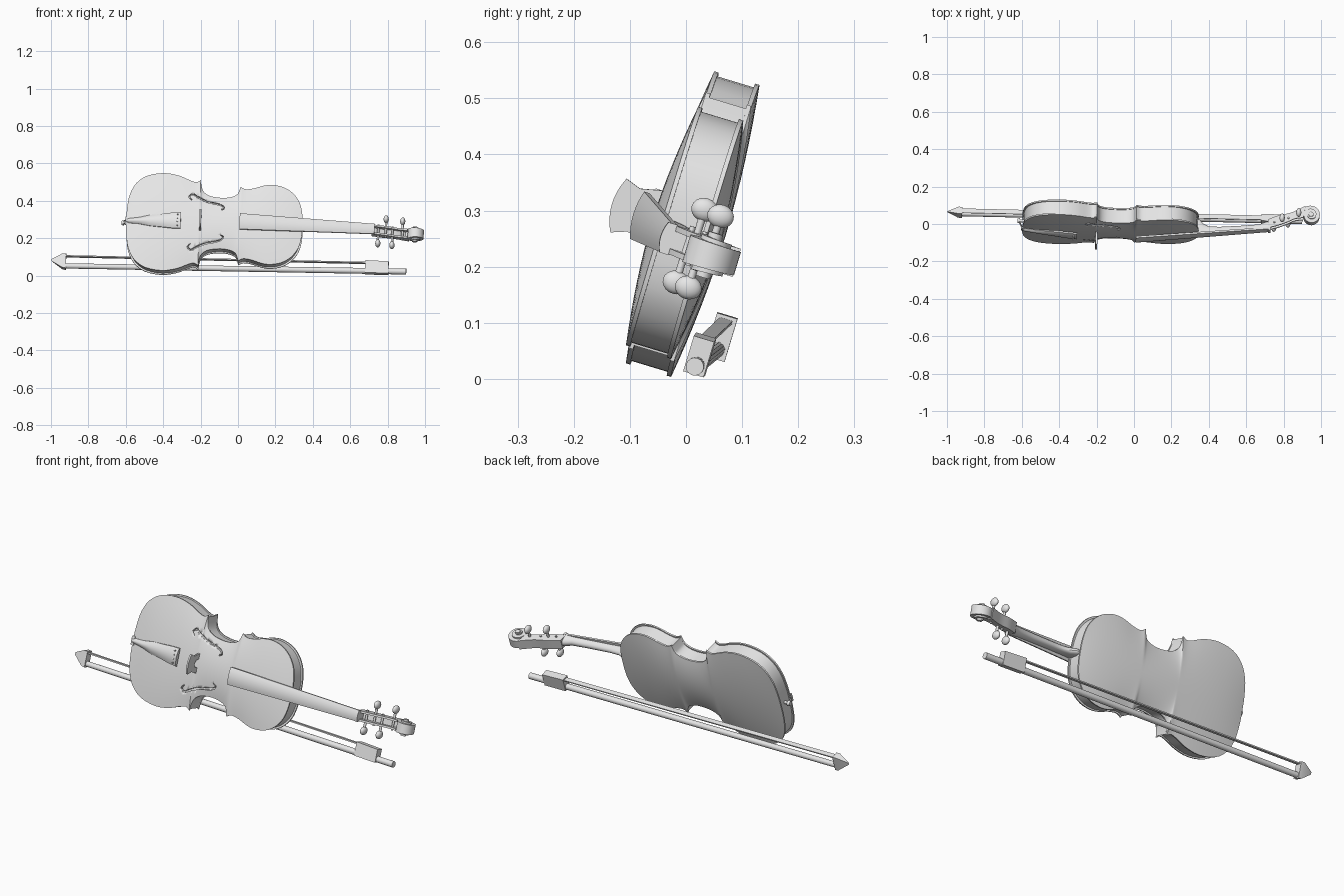
import bpy, bmesh
from math import pi, sin, cos, radians
from mathutils import Matrix, Vector

cube = bpy.data.objects.get("Cube")
if cube:
    bpy.data.objects.remove(cube)

grey = bpy.data.materials.new("light_grey")
grey.use_nodes = True
grey.diffuse_color = (0.8, 0.8, 0.8, 1)
grey.node_tree.nodes["Principled BSDF"].inputs["Base Color"].default_value = (0.8, 0.8, 0.8, 1)

# Instrument frame: x along the neck, y across the body, z out of the front plate
along = Vector((1, -0.025, -0.027)).normalized()
across = Vector((0, 0.29, 0.957))
across = (across - along * across.dot(along)).normalized()
FRAME = Matrix((along, across, along.cross(across))).transposed().to_4x4()
FRAME.translation = (0, 0.002, 0.265)


def finish(name, bm, angle=35):
    bmesh.ops.recalc_face_normals(bm, faces=bm.faces)
    mesh = bpy.data.meshes.new(name)
    bm.to_mesh(mesh)
    bm.free()
    mesh.materials.append(grey)
    ob = bpy.data.objects.new(name, mesh)
    bpy.context.collection.objects.link(ob)
    ob.matrix_world = FRAME
    bpy.ops.object.select_all(action='DESELECT')
    ob.select_set(True)
    bpy.context.view_layer.objects.active = ob
    bpy.ops.object.shade_smooth_by_angle(angle=radians(angle))
    return ob


def loft(name, rings, angle=35):
    """Skin a list of equal loops and cap both ends."""
    bm = bmesh.new()
    loops = [[bm.verts.new(p) for p in ring] for ring in rings]
    n = len(loops[0])
    for a, b in zip(loops, loops[1:]):
        for i in range(n):
            bm.faces.new((a[i], a[(i + 1) % n], b[(i + 1) % n], b[i]))
    bm.faces.new(loops[0])
    bm.faces.new(loops[-1])
    return finish(name, bm, angle)


def rod(name, start, end, r1, r2, sides=16):
    start, end = Vector(start), Vector(end)
    d = end - start
    bm = bmesh.new()
    bmesh.ops.create_cone(bm, cap_ends=True, segments=sides, radius1=r1, radius2=r2, depth=d.length,
                          matrix=Matrix.Translation((start + end) / 2) @ d.to_track_quat('Z', 'Y').to_matrix().to_4x4())
    return finish(name, bm)


def side_prism(name, outline, y0, y1):
    return loft(name, [[(u, y, f) for u, f in outline] for y in (y0, y1)])


def spline(pts, steps):
    """Catmull-Rom through 2D points."""
    p = [Vector(q) for q in pts]
    p = [2 * p[0] - p[1]] + p + [2 * p[-1] - p[-2]]
    out = []
    for a, b, c, d in zip(p, p[1:], p[2:], p[3:]):
        for k in range(steps):
            t = k / steps
            out.append(0.5 * (2 * b + (c - a) * t + (2 * a - 5 * b + 4 * c - d) * t * t
                              + (3 * b - a - 3 * c + d) * t ** 3))
    return out + [p[-2]]


# Body half outline: lower bout, waist, upper bout, meeting at sharp corners
lower = [(-.597, .04), (-.593, .09), (-.582, .15), (-.55, .212), (-.49, .256), (-.40, .272),
         (-.32, .259), (-.26, .234), (-.228, .226), (-.206, .238)]
waist = [(-.206, .238), (-.2, .2), (-.185, .17), (-.15, .15), (-.09, .142), (-.04, .148),
         (-.01, .163), (0, .182), (.008, .207)]
upper = [(.008, .207), (.035, .194), (.08, .2), (.13, .216), (.18, .222), (.24, .21),
         (.29, .178), (.325, .13), (.34, .08), (.345, .035)]
outline = spline(lower, 3)[:-1] + spline(waist, 3)[:-1] + spline(upper, 3)


def plate(name, side):
    rings = []
    for u, hw in outline:
        arch = 0.022 * (1 - abs((u + .126) / .471) ** 4)
        ts = [k / 8 for k in range(-8, 9)]
        ring = [(u, t * hw, side * (.042 + max(0, arch) * (1 - t * t))) for t in ts]
        rings.append(ring + [(u, hw, side * .034), (u, -hw, side * .034)])
    return loft(name, rings)


front_plate = plate("front_plate", 1)
plate("back_plate", -1)
ribs = []
for u, hw in outline:
    u, hw = -.126 + (u + .126) * .985, hw - .007
    ribs.append([(u, -hw, -.036), (u, hw, -.036), (u, hw, .036), (u, -hw, .036)])
loft("ribs", ribs)

# Sound holes: S-shaped slots cut in the front plate
s_path = spline([(-.25, .122), (-.264, .14), (-.247, .155), (-.215, .138), (-.17, .117),
                 (-.12, .106), (-.088, .095), (-.076, .08), (-.09, .07)], 4)
for side, label in ((1, "left"), (-1, "right")):
    slot = []
    for i, p in enumerate(s_path):
        t = (s_path[min(i + 1, len(s_path) - 1)] - s_path[max(i - 1, 0)]).normalized()
        w = .002 + .003 * sin(pi * i / (len(s_path) - 1))
        n = Vector((-t.y, t.x)) * w
        a, b = p + n, p - n
        slot.append([(a.x, side * a.y, .036), (b.x, side * b.y, .036),
                     (b.x, side * b.y, .1), (a.x, side * a.y, .1)])
    cutter = loft(label + "_sound_hole_cutter", slot)
    cutter.hide_render = True
    cutter.hide_set(True)
    cut = front_plate.modifiers.new(label + "_sound_hole", 'BOOLEAN')
    cut.operation = 'DIFFERENCE'
    cut.object = cutter
    cut.solver = 'EXACT'


def arched_bar(name, stations, thick, crown):
    """Bar with a rounded top: stations are (u, half width, top height)."""
    ts = [k / 4 for k in range(-4, 5)]
    loft(name, [[(u, t * w, f - crown * t * t) for t in ts] +
                [(u, w, f - thick - crown), (u, -w, f - thick - crown)] for u, w, f in stations])


# Fingerboard, nut, tailpiece
arched_bar("fingerboard", [(.01, .044, .1), (.72, .028, .026)], .01, .007)
arched_bar("nut", [(.718, .028, .031), (.73, .028, .03)], .018, .006)
arched_bar("tailpiece", [(-.595, .012, .056), (-.53, .018, .066), (-.47, .03, .074), (-.40, .037, .082),
                         (-.35, .043, .088), (-.305, .045, .092)], .008, .012)
arched_bar("tail_saddle", [(-.602, .022, .05), (-.585, .022, .05)], .01, .002)
for k in range(4):
    y = (k - 1.5) * .02
    rod(f"tailpiece_string_pin_{k + 1}", (-.322, y, .07), (-.322, y, .094), .004, .004, 8)
rod("end_button_stem", (-.585, 0, 0), (-.612, 0, 0), .008, .008)
rod("end_button", (-.61, 0, 0), (-.624, 0, 0), .014, .011)
for y in (-.008, .008):
    rod("tail_cord", (-.616, y, 0), (-.59, y, .052), .003, .003, 8)

# Bridge: arched crown on two feet with a central opening
crown = [(.05 * k / 6, .145 - .012 * (k / 6) ** 2) for k in range(-6, 7)]
bridge = crown + [(.04, .105), (.05, .058), (.022, .058), (.018, .08), (.006, .09),
                  (-.006, .09), (-.018, .08), (-.022, .058), (-.05, .058), (-.04, .105)]
loft("bridge", [[(u, v, f) for v, f in bridge] for u in (-.205, -.196)])

# Neck with heel: half-round sections under the fingerboard
rings = []
for u, w, depth in [(.335, .022, .088), (.352, .022, .084), (.37, .021, .06), (.40, .021, .042), (.46, .021, .035),
                    (.58, .022, .032), (.67, .024, .032), (.70, .027, .042), (.73, .027, .05)]:
    top = .088 - .104 * (u - .01)
    rings.append([(u, w * cos(pi * k / 10), top - depth * sin(pi * k / 10)) for k in range(11)])
loft("neck", rings)

# Pegbox: two cheeks and a back
front_edge = spline([(.715, .012), (.77, -.004), (.82, -.024), (.86, -.043), (.905, -.05)], 3)
back_edge = spline([(.715, -.034), (.77, -.058), (.82, -.07), (.86, -.085), (.915, -.116)], 3)
cheek = front_edge + back_edge[::-1]
side_prism("left_pegbox_cheek", cheek, .016, .026)
side_prism("right_pegbox_cheek", cheek, -.026, -.016)
floor = [p + Vector((.002, .018)) for p in back_edge] + back_edge[::-1]
side_prism("pegbox_back", floor, -.018, .018)

# Scroll: a strip spiralling inward and widening to the eye
centre = Vector((.945, -.066))
rings = []
for k in range(73):
    t = k / 72
    a = radians(200) + t * 4.4 * pi
    r, w = .056 - .042 * t, .02 + .017 * t
    d = Vector((cos(a), sin(a)))
    outer, inner = centre + d * r, centre + d * max(r - .02, .001)
    rings.append([(outer.x, -w, outer.y), (outer.x, w, outer.y), (inner.x, w, inner.y), (inner.x, -w, inner.y)])
loft("scroll", rings)
rod("scroll_eye", (centre.x, -.041, centre.y), (centre.x, .041, centre.y), .013, .013)

# Tuning pegs
for i, (u, f, side) in enumerate([(.75, -.02, -1), (.79, -.032, 1), (.825, -.045, -1), (.878, -.064, 1)]):
    rod(f"peg_shaft_{i + 1}", (u, -side * .034, f), (u, side * .058, f), .005, .007, 12)
    bm = bmesh.new()
    bmesh.ops.create_uvsphere(bm, u_segments=16, v_segments=10, radius=1,
                              matrix=Matrix.Translation((u, side * .07, f)) @ Matrix.Diagonal((.014, .021, .024, 1)))
    finish(f"peg_head_{i + 1}", bm)

# Bow: stick, frog, hair and pointed head
BOW = -.098
rod("bow_stick", (-.925, -.219, BOW), (.905, -.199, BOW), .014, .016)


def block(name, ends):
    """Box between end rectangles given as (u, low v, high v, half depth)."""
    loft(name, [[(u, lo, BOW - h), (u, hi, BOW - h), (u, hi, BOW + h), (u, lo, BOW + h)]
                for u, lo, hi, h in ends])


block("bow_frog", [(.685, -.216, -.147, .019), (.81, -.216, -.15, .019)])
block("bow_hair", [(-.925, -.168, -.162, .012), (.69, -.16, -.154, .012)])
block("bow_head", [(-.915, -.236, -.156, .019), (-.935, -.232, -.155, .019), (-.992, -.194, -.182, .002)])
